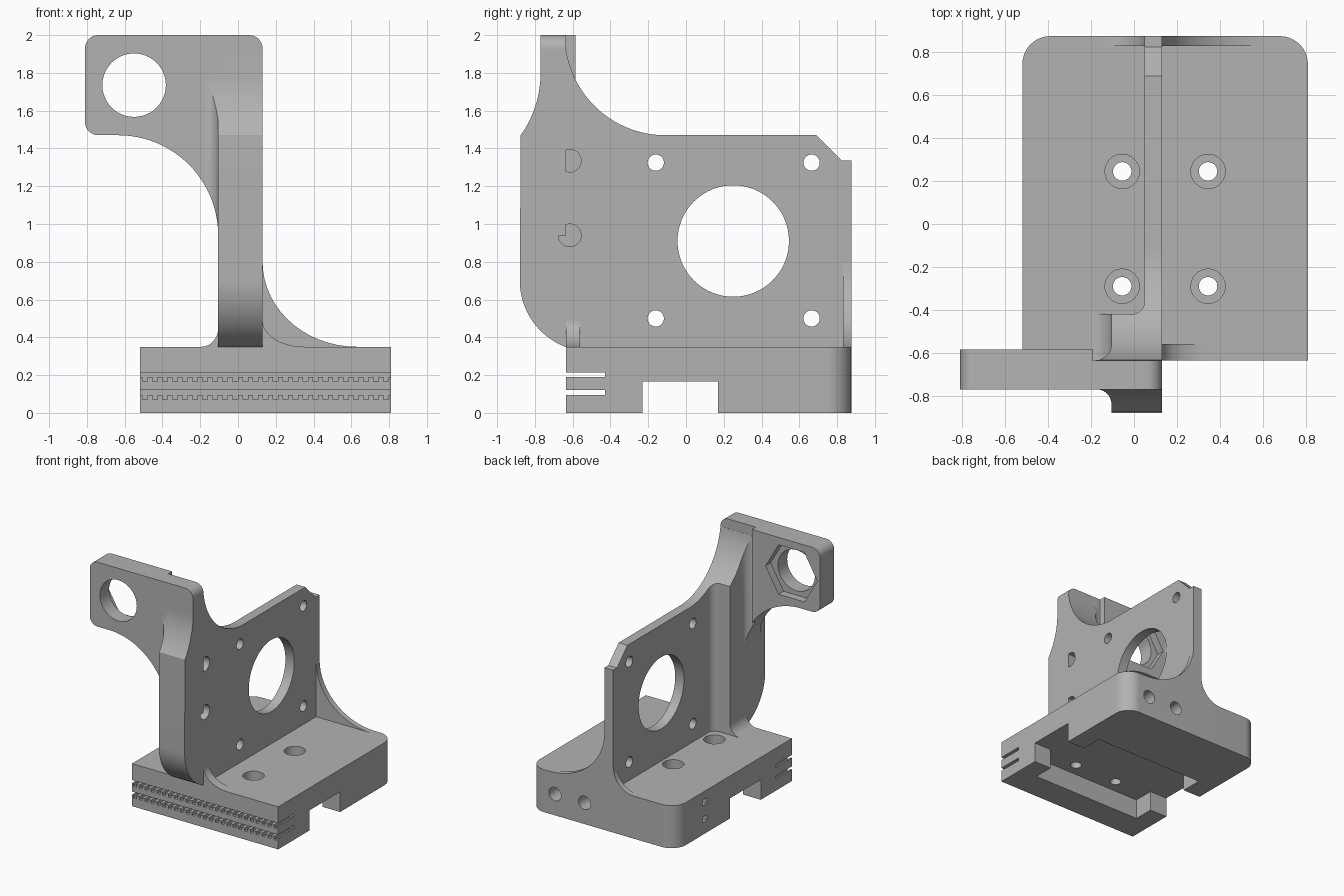
import bpy, bmesh
from math import cos, sin, radians

cube = bpy.data.objects.get("Cube")
if cube:
    bpy.data.objects.remove(cube, do_unlink=True)

grey = bpy.data.materials.new("plain grey")
grey.use_nodes = True
colour = (0.45, 0.45, 0.45, 1)
grey.diffuse_color = colour
grey.node_tree.nodes["Principled BSDF"].inputs["Base Color"].default_value = colour


def arc(cx, cy, r, a0, a1, n=16):
    angles = [radians(a0 + (a1 - a0) * i / n) for i in range(n + 1)]
    return [(cx + r * cos(a), cy + r * sin(a)) for a in angles]


def rect(x0, y0, x1, y1):
    return [(x0, y0), (x1, y0), (x1, y1), (x0, y1)]


def prism(name, outline, axis, a, b):
    """Extrude a 2D outline along an axis from a to b."""
    place = {"x": lambda p, t: (t, p[0], p[1]),
             "y": lambda p, t: (p[0], t, p[1]),
             "z": lambda p, t: (p[0], p[1], t)}[axis]
    bm = bmesh.new()
    face = bm.faces.new([bm.verts.new(place(p, a)) for p in outline])
    new = bmesh.ops.extrude_face_region(bm, geom=[face])["geom"]
    for v in new:
        if isinstance(v, bmesh.types.BMVert):
            v.co["xyz".index(axis)] = b
    bmesh.ops.recalc_face_normals(bm, faces=bm.faces)
    mesh = bpy.data.meshes.new(name)
    bm.to_mesh(mesh)
    bm.free()
    mesh.materials.append(grey)
    obj = bpy.data.objects.new(name, mesh)
    bpy.context.scene.collection.objects.link(obj)
    return obj


def boolean(obj, outline, axis, a, b, operation="DIFFERENCE"):
    """Cut or intersect with a temporary prism."""
    cutter = prism("cutter", outline, axis, a, b)
    cutter.hide_render = True
    mod = obj.modifiers.new("cut", "BOOLEAN")
    mod.operation, mod.object, mod.solver = operation, cutter, "EXACT"
    bpy.context.view_layer.update()
    graph = bpy.context.evaluated_depsgraph_get()
    mesh = bpy.data.meshes.new_from_object(obj.evaluated_get(graph))
    obj.modifiers.clear()
    obj.data = mesh
    bpy.data.objects.remove(cutter, do_unlink=True)


def drill(obj, u, v, r, axis, a, b, n=40):
    boolean(obj, arc(u, v, r, 0, 360 - 360 / n, n - 1), axis, a, b)


LEFT, RIGHT, FRONT, BACK, DECK = -0.52, 0.81, -0.635, 0.875, 0.35

# Base block with rounded rear corners
base = prism("base", [(LEFT, FRONT), (RIGHT, FRONT)]
             + arc(RIGHT - 0.13, BACK - 0.13, 0.13, 0, 90)
             + arc(LEFT + 0.13, BACK - 0.13, 0.13, 90, 180), "z", 0, DECK)

# Underside channel that widens to a pocket
boolean(base, [(-1, -0.23), (-0.36, -0.23), (-0.36, -0.40), (0.65, -0.40),
               (0.65, -0.23), (1, -0.23), (1, 0.17), (0.65, 0.17),
               (0.65, 0.35), (-0.36, 0.35), (-0.36, 0.17), (-1, 0.17)],
        "z", -0.1, 0.165)

# Counterbored mounting holes
for x in (-0.055, 0.345):
    for y in (-0.29, 0.245):
        drill(base, x, y, 0.08, "z", 0.24, 0.5)
        drill(base, x, y, 0.043, "z", 0.1, 0.3)

# Toothed belt slots in the front
pitch = (RIGHT - LEFT) / 25
for z in (0.19, 0.095):
    comb = [(1, z + 0.025), (-1, z + 0.025), (-1, z)]
    for i in range(25):
        x = LEFT + (i + 0.25) * pitch
        comb += [(x, z), (x, z - 0.025), (x + pitch / 2, z - 0.025), (x + pitch / 2, z)]
    boolean(base, comb + [(1, z)], "y", -0.8, -0.43)

# Rear screw holes and side nut slots
for x in (0.31, 0.58):
    drill(base, x, 0.175, 0.055, "y", 0.6, 1)
for z in (0.1, 0.24):
    boolean(base, rect(0.47, z, 0.53, z + 0.045), "x", -0.7, -0.4)

# Side outline shared by the wall, the post and its fillets
side = ([(BACK, DECK), (BACK, 1.335), (0.825, 1.335), (0.69, 1.47)]
        + arc(-0.11, 2, 0.53, 270, 188.7, 24) + [(-0.77, 1.92)]
        + arc(-1.341, 1.8, 0.571, 0, -35.3)
        + arc(-0.505, 0.7, 0.375, 180, 249))

# Upright wall with the thicker front post
wall = prism("wall_and_post", [(0.13, -1), (0.13, 1), (0.05, 1)]
             + arc(-0.01, -0.36, 0.06, 0, -90, 10)
             + [(-0.105, -0.42), (-0.105, -1)], "z", 0.2, 2.1)
boolean(wall, side, "x", -0.5, 0.5, "INTERSECT")
drill(wall, 0.25, 0.91, 0.295, "x", -0.3, 0.3, 64)
for y in (-0.16, 0.665):
    for z in (0.5, 1.325):
        drill(wall, y, z, 0.043, "x", -0.3, 0.3)
for z in (0.94, 1.335):
    drill(wall, -0.615, z, 0.06, "x", -0.03, 0.3)

# Arm with a curved web, a thick end pad, a bore and a nut recess
arm_outline = ([(0.13, 0.94)] + arc(0.06, 1.93, 0.07, 0, 90, 8)
               + arc(-0.74, 1.93, 0.07, 90, 180, 8)
               + arc(-0.74, 1.54, 0.07, 180, 270, 8)
               + arc(-0.635, 0.94, 0.53, 90, 0, 24))
arm = prism("arm", arm_outline, "y", -0.77, -0.585)
boolean(arm, rect(-0.19, 0.5, 0.4, 2.2), "y", -0.635, -0.4)
drill(arm, -0.55, 1.735, 0.168, "y", -1, 0, 48)
drill(arm, -0.55, 1.735, 0.235, "y", -0.65, 0, 6)

# Fillets where the arm meets the post
back_fillet = arc(-0.18, -0.56, 0.075, 0, -90, 10) + [(-0.18, -0.65), (-0.09, -0.65), (-0.09, -0.56)]
front_fillet = arc(-0.175, -0.84, 0.07, 0, 90, 10) + [(-0.175, -0.75), (-0.09, -0.75), (-0.09, -0.84)]
for name, outline in (("back_fillet", back_fillet), ("front_fillet", front_fillet)):
    fillet = prism(name, outline, "z", 0.8, 2.1)
    boolean(fillet, side, "x", -0.5, 0.5, "INTERSECT")
    boolean(fillet, arm_outline, "y", -1, 0, "INTERSECT")


def gusset(name, x, width, height, y0, y1):
    """Concave web between the deck and an upright face; width is signed."""
    curve = [(x + width * (1 - cos(radians(a))), DECK + height * (1 - sin(radians(a))))
             for a in range(0, 91, 6)]
    prism(name, curve + [(x, DECK)], "y", y0, y1)


# Foot flare and gussets
gusset("post_foot", -0.105, -0.09, 0.1, FRONT, -0.42)
gusset("front_gusset", 0.13, 0.22, 0.14, FRONT, -0.56)
gusset("rear_gusset", 0.13, 0.5, 0.45, 0.83, BACK)
gusset("rear_inner_gusset", 0.05, -0.19, 0.19, 0.83, BACK)

# Smooth curved faces, keep edges sharp
for obj in bpy.context.scene.objects:
    obj.select_set(obj.type == "MESH")
bpy.context.view_layer.objects.active = base
bpy.ops.object.shade_smooth_by_angle(angle=radians(25))
